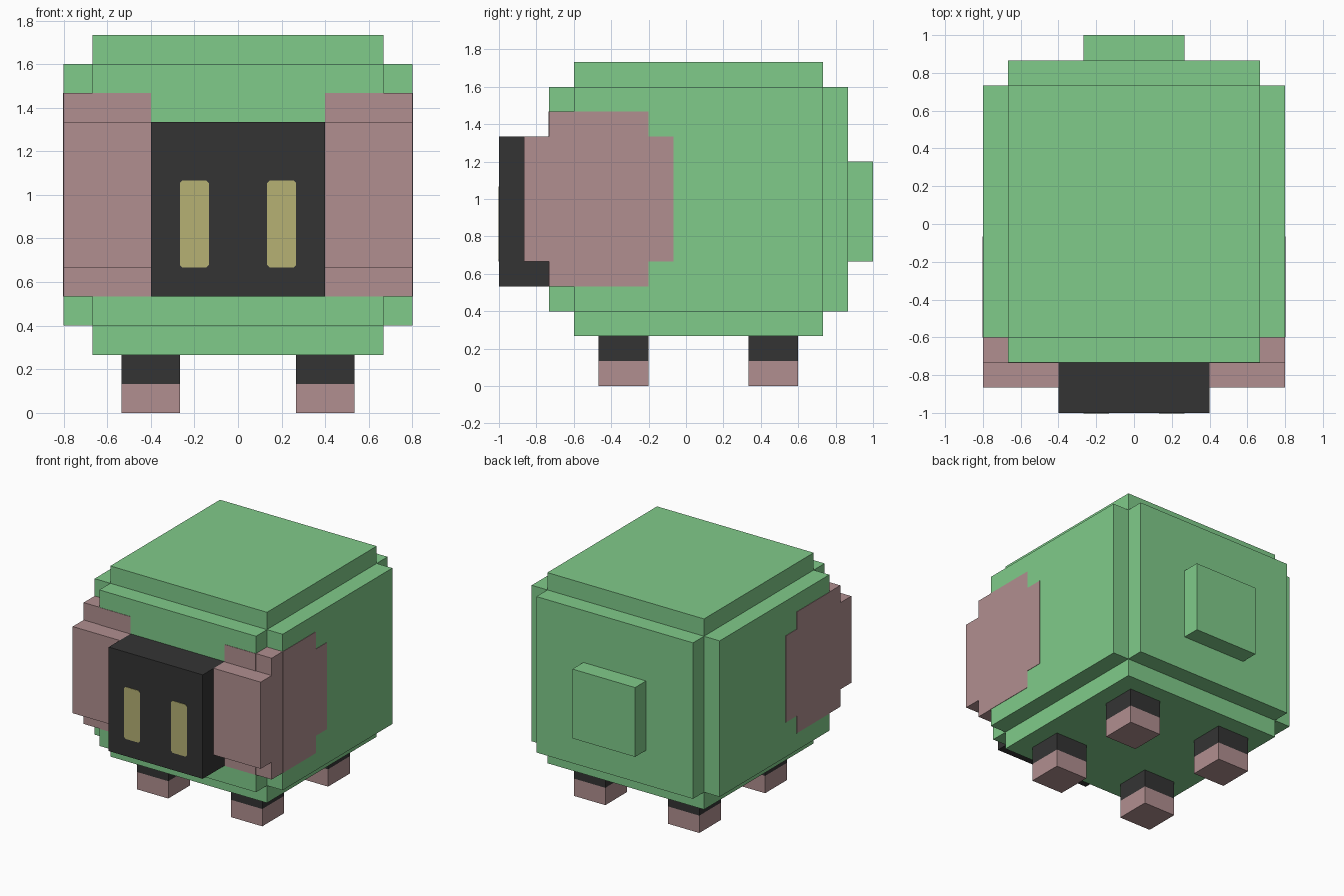
import bpy
import bmesh
from mathutils import Vector

if "Cube" in bpy.data.objects:
    bpy.data.objects.remove(bpy.data.objects["Cube"])

U = 2 / 15      # one block of the model's grid
T = 0.003       # how far painted plates stand proud


def material(name, rgb):
    def lin(c):
        c /= 255
        return c / 12.92 if c <= 0.04045 else ((c + 0.055) / 1.055) ** 2.4
    m = bpy.data.materials.new(name)
    m.diffuse_color = (*[lin(c) for c in rgb], 1)
    m.use_nodes = True
    m.node_tree.nodes["Principled BSDF"].inputs["Base Color"].default_value = m.diffuse_color
    return m


GREEN = material("green_wool", (128, 203, 138))
PINK = material("dusty_pink", (177, 143, 144))
BLACK = material("charcoal", (52, 52, 52))
YELLOW = material("pale_yellow", (182, 177, 116))


def prism(name, points, axis, lo, hi, mat):
    """Extrude a 2D outline along an axis; the outline uses the other two axes in order."""
    bm = bmesh.new()
    verts = []
    for a, b in points:
        co = [a, b]
        co.insert(axis, lo)
        verts.append(bm.verts.new(co))
    face = bm.faces.new(verts)
    ext = bmesh.ops.extrude_face_region(bm, geom=[face])
    shift = Vector((0, 0, 0))
    shift[axis] = hi - lo
    moved = [g for g in ext["geom"] if isinstance(g, bmesh.types.BMVert)]
    bmesh.ops.translate(bm, vec=shift, verts=moved)
    bmesh.ops.recalc_face_normals(bm, faces=bm.faces)
    mesh = bpy.data.meshes.new(name)
    bm.to_mesh(mesh)
    bm.free()
    mesh.materials.append(mat)
    ob = bpy.data.objects.new(name, mesh)
    bpy.context.collection.objects.link(ob)
    return ob


def rect(x0, x1, y0, y1):
    return [(x0, y0), (x1, y0), (x1, y1), (x0, y1)]


def box(name, x, y, z, mat):
    """Box from (min, max) ranges in grid units."""
    x, y, z = ([v * U for v in r] for r in (x, y, z))
    return prism(name, rect(*x, *y), 2, *z, mat)


def mirrored(ob):
    ob.modifiers.new("mirror_x", 'MIRROR').use_axis[0] = True
    return ob


# Woolly body: notched-corner plan, plus a taller core for top and belly
plan = [(-5, -5.5), (5, -5.5), (5, -4.5), (6, -4.5), (6, 5.5), (5, 5.5),
        (5, 6.5), (-5, 6.5), (-5, 5.5), (-6, 5.5), (-6, -4.5), (-5, -4.5)]
prism("wool_body", [(x * U, y * U) for x, y in plan], 2, 3 * U, 12 * U, GREEN)
box("wool_core", (-5, 5), (-4.5, 5.5), (2, 13), GREEN)
box("tail", (-2, 2), (6.5, 7.5), (5, 9), GREEN)

# Head
box("head", (-3, 3), (-7.5, -5.5), (4, 10), BLACK)

# Eyes: thin plates with slightly clipped corners
c = 0.012
x0, x1, z0, z1 = U, 2 * U, 5 * U, 8 * U
eye = [(x0 + c, z0), (x1 - c, z0), (x1, z0 + c), (x1, z1 - c),
       (x1 - c, z1), (x0 + c, z1), (x0, z1 - c), (x0, z0 + c)]
mirrored(prism("eyes", eye, 1, -7.5 * U - T, -7.5 * U + T, YELLOW))

# Curled horns: front block, corner block, then flat patches on the wool
mirrored(box("horn_front", (3, 6), (-6.5, -5.5), (5, 10), PINK))
mirrored(box("horn_corner", (5, 6), (-5.5, -4.5), (4, 11), PINK))
side = [(-4.5, 4), (-1.5, 4), (-1.5, 5), (-0.5, 5),
        (-0.5, 10), (-1.5, 10), (-1.5, 11), (-4.5, 11)]
mirrored(prism("horn_side_patch", [(y * U, z * U) for y, z in side],
               0, 6 * U - T, 6 * U + T, PINK))
mirrored(prism("horn_front_patch", rect(3 * U, 5 * U, 4 * U, 11 * U),
               1, -5.5 * U - T, -5.5 * U + T, PINK))

# Legs with pink hooves
for end, y in (("front", -3.5), ("back", 2.5)):
    mirrored(box(end + "_hooves", (2, 4), (y, y + 2), (0, 1), PINK))
    mirrored(box(end + "_legs", (2, 4), (y, y + 2), (1, 2), BLACK))
